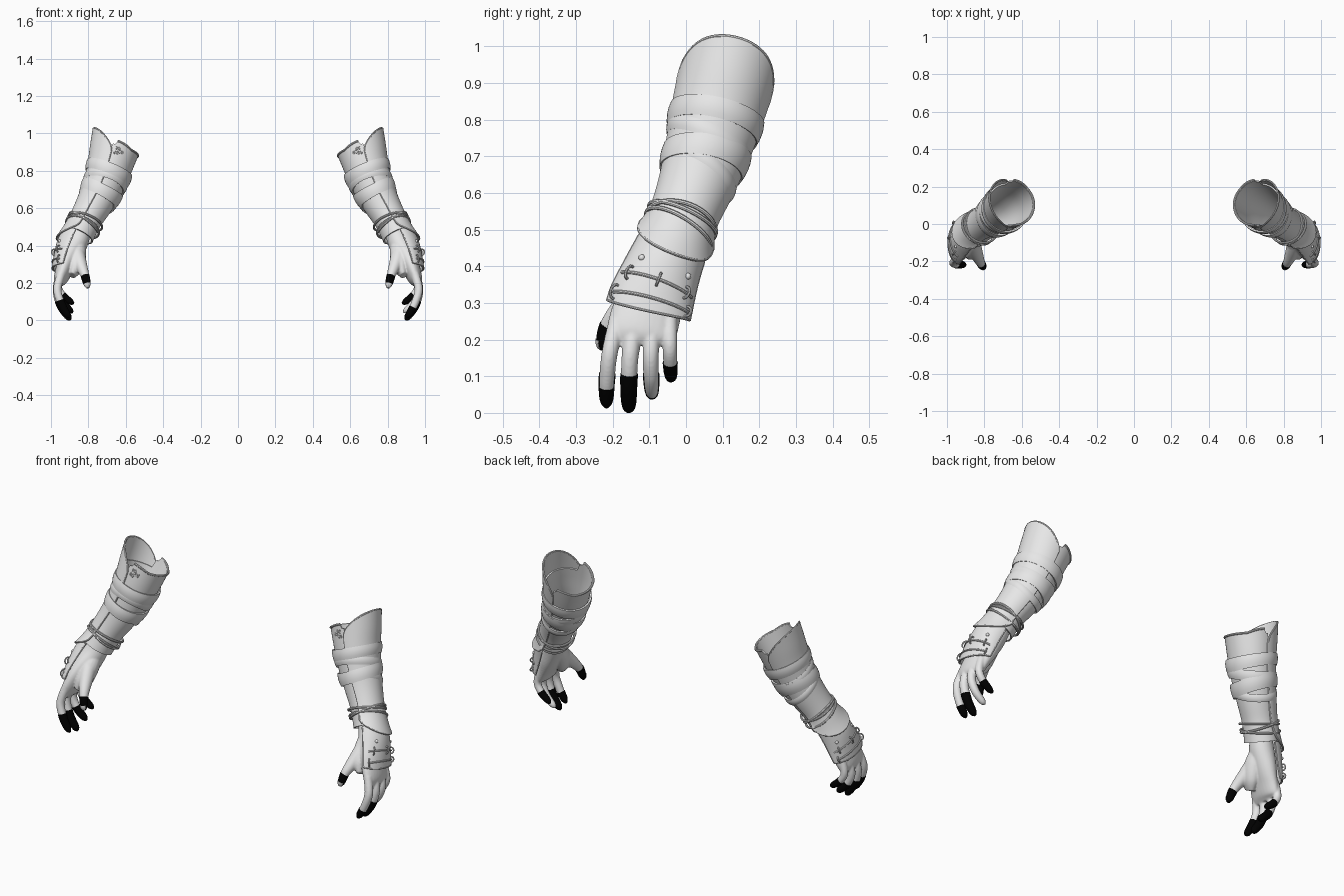
import bpy, bmesh, math
from mathutils import Vector

if "Cube" in bpy.data.objects:
    bpy.data.objects.remove(bpy.data.objects["Cube"])

def material(name, c):
    m = bpy.data.materials.new(name)
    m.diffuse_color = (c[0], c[1], c[2], 1)
    m.use_nodes = True
    m.node_tree.nodes["Principled BSDF"].inputs["Base Color"].default_value = m.diffuse_color
    return m

GREY = material("pale_grey", (0.8, 0.8, 0.8))
BLACK = material("black", (0.0, 0.0, 0.0))
single = set()   # parts that are not mirrored as a pair

# stations: x, y, z, radius outward, radius front-back; index 0 is t = -1
ARM = [(.633, .133, 1.0, .134, .126), (.658, .11, .91, .124, .121),
       (.683, .086, .82, .112, .115), (.713, .062, .73, .102, .106),
       (.76, .03, .63, .090, .093), (.81, -.005, .54, .079, .083),
       (.85, -.035, .46, .079, .085), (.885, -.068, .38, .079, .094),
       (.922, -.1, .29, .060, .106), (.948, -.118, .2, .045, .104)]

def sample(S, t):
    """Smooth interpolation through the stations."""
    t = min(max(t, 0), len(S) - 1)
    i = min(int(t), len(S) - 2)
    f = t - i
    P = [S[min(max(k, 0), len(S) - 1)] for k in (i - 1, i, i + 1, i + 2)]
    return [.5 * (2 * b + (c - a) * f + (2 * a - 5 * b + 4 * c - d) * f * f
            + (3 * b - a - 3 * c + d) * f ** 3) for a, b, c, d in zip(*P)]

def surf(S, t, a, off=0.0):
    """Point on a lofted limb: a = 0 outer, 90 back, 180 inner, 270 front."""
    s = sample(S, t)
    d = (Vector(sample(S, t + .4)[:3]) - Vector(sample(S, t - .4)[:3])).normalized()
    u = Vector((1, 0, 0))
    u = (u - d * u.dot(d)).normalized()
    v = u.cross(d)
    a = math.radians(a)
    return Vector(s[:3]) + u * math.cos(a) * (s[3] + off) + v * math.sin(a) * (s[4] + off)

def arm(t, a, off=0.0):
    return surf(ARM, t + 1, a, off)

def finish(name, bm, mat):
    me = bpy.data.meshes.new(name)
    bm.to_mesh(me)
    bm.free()
    me.materials.append(mat)
    ob = bpy.data.objects.new(name, me)
    bpy.context.collection.objects.link(ob)
    return ob

def sheet(name, span, a0, a1, na, nt, off, thick):
    """Curved plate on the arm; span(a) gives its upper and lower limits."""
    bm = bmesh.new()
    ring = a1 - a0 >= 360
    cols = []
    for j in range(na if ring else na + 1):
        a = a0 + (a1 - a0) * j / na
        t0, t1 = span(a)
        cols.append([bm.verts.new(arm(t0 + (t1 - t0) * k / nt, a, off(k / nt)))
                     for k in range(nt + 1)])
    for j in range(na):
        p, q = cols[j], cols[(j + 1) % len(cols)]
        for k in range(nt):
            bm.faces.new((p[k], p[k + 1], q[k + 1], q[k]))
    bmesh.ops.recalc_face_normals(bm, faces=bm.faces)
    ob = finish(name, bm, GREY)
    m = ob.modifiers.new("thickness", 'SOLIDIFY')
    m.thickness, m.offset = thick, 0
    return ob

def cord(name, pts, r, closed=False):
    cu = bpy.data.curves.new(name, 'CURVE')
    cu.dimensions = '3D'
    cu.bevel_depth, cu.bevel_resolution, cu.use_fill_caps = r, 2, True
    sp = cu.splines.new('POLY')
    sp.points.add(len(pts) - 1)
    for p, q in zip(sp.points, pts):
        p.co = (*q, 1)
    sp.use_cyclic_u = closed
    cu.materials.append(GREY)
    ob = bpy.data.objects.new(name, cu)
    bpy.context.collection.objects.link(ob)

def loft(bm, S, t0=0.0, seg=20, grow=0.0):
    """Closed solid through the stations."""
    n = int((len(S) - 1 - t0) * 6) + 1
    rows = [[bm.verts.new(surf(S, t0 + (len(S) - 1 - t0) * i / n, 360 * j / seg, grow))
             for j in range(seg)] for i in range(n + 1)]
    fs = [bm.faces.new(rows[0]), bm.faces.new(rows[-1][::-1])]
    for p, q in zip(rows, rows[1:]):
        for j in range(seg):
            fs.append(bm.faces.new((p[j], p[j - 1], q[j - 1], q[j])))
    bmesh.ops.recalc_face_normals(bm, faces=fs)

cosd = lambda a: math.cos(math.radians(a))

# forearm sleeve, cut low beneath the outer guard
def sleeve_span(a):
    side = abs((a + 180) % 360 - 180)
    return (.45 if side < 84 else -.02 - .2 * max(0, -cosd(2 * side)) * (side > 92), 5.1)
sheet("sleeve", sleeve_span, 0, 360, 72, 36, lambda s: 0, .008)
cord("sleeve_rim", [arm(sleeve_span(a)[0], a, .003) for a in range(94, 268, 4)], .006)

# long outer guard with an arched top and a flared rounded end
def guard_span(a):
    c = max(0, cosd(a * 90 / 85))
    return .35 - 1.15 * c ** .62, 4.75 + .95 * c ** .7
guard_off = lambda s: .008 + .014 * max(0, (s - .8) / .2) ** 2
sheet("outer_guard", guard_span, -85, 85, 40, 36, guard_off, .009)
A = list(range(-85, 86, 5))
cord("guard_border", [arm(guard_span(a)[0], a, .009) for a in A]
     + [arm(.35 + 4.4 * k / 24, 85, guard_off(k / 24)) for k in range(1, 24)]
     + [arm(guard_span(a)[1], a, .022) for a in A[::-1]]
     + [arm(.35 + 4.4 * k / 24, -85, guard_off(k / 24)) for k in range(23, 0, -1)], .005, True)

# cloth wraps: centre, tilt, tilt direction, width, lift
for i, (c, k, ph, w, off) in enumerate([(1.35, .12, 200, .62, .016), (1.95, .22, 70, .42, .013),
                                        (2.45, .15, 250, .56, .016), (2.75, .25, 90, .3, .012)]):
    sheet("wrap_%d" % (i + 1),
          lambda a: (c + k * cosd(a - ph) - w / 2, c + k * cosd(a - ph) + w / 2),
          0, 360, 56, 4, lambda s: off - .004 * (2 * s - 1) ** 2, .009)

# wrist cords
for i, (c, k, ph) in enumerate([(4.15, .14, 30), (4.3, .2, 190), (4.5, .2, 80)]):
    cord("wrist_cord_%d" % (i + 1),
         [arm(c + k * cosd(a - ph), a, .016) for a in range(0, 360, 6)], .006, True)

# plate on the back of the hand with border
def plate_span(a):
    return 5.15, 7.3 - .2 * (1 - max(0, cosd(a)))
plate_off = lambda s: .008
sheet("hand_plate", plate_span, -82, 82, 32, 16, plate_off, .009)
cord("plate_border", [arm(5.2 + 1.8 * k / 16, -82, .01) for k in range(16)]
     + [arm(plate_span(a)[1], a, .01) for a in range(-82, 83, 4)]
     + [arm(5.2 + 1.8 * k / 16, 82, .01) for k in range(15, -1, -1)], .004)

# lacing, lacing loops and rivets
for row, t in enumerate((6.5, 6.98)):
    cord("lacing_%d" % (row + 1), [arm(t, a, .014) for a in range(-62, 63, 4)], .0045)
    for n, a in enumerate((-45, 0, 45) if row == 0 else (-58, 58)):
        cord("lacing_loop_%d_%d" % (row, n),
             [arm(t + .16 * cosd(b), a, .014 + .014 * math.sin(math.radians(b)))
              for b in range(0, 360, 30)], .004, True)
for n, a in enumerate((-38, 42)):
    bm = bmesh.new()
    bmesh.ops.create_uvsphere(bm, u_segments=14, v_segments=8, radius=.009)
    bmesh.ops.translate(bm, verts=bm.verts, vec=arm(6.05, a, .011))
    finish("rivet_%d" % n, bm, GREY)

# knotwork ornament on the front of the sleeve
for n, (t0, a0) in enumerate(((.16, 260), (.32, 250), (.44, 262))):
    cord("knot_%d" % n, [arm(t0 + .09 * math.sin(math.radians(2 * b)), a0 + 5 * cosd(b), .004)
                         for b in range(0, 360, 20)], .0018, True)

# hand: palm, thumb mound and fingers fused together
PALM = [(.835, -.022, .49, .052, .056), (.86, -.045, .42, .06, .064), (.893, -.075, .35, .058, .083),
        (.925, -.105, .28, .048, .094), (.95, -.122, .215, .036, .094), (.957, -.125, .185, .016, .077)]
MOUND = [(.86, -.05, .42, .045, .045), (.862, -.1, .35, .05, .052),
         (.87, -.14, .285, .04, .05), (.885, -.165, .24, .018, .03)]

def digit(pts, r):
    radii = (r * 1.1, r * 1.05, r, r * .8, r * .2)
    return [(*p, q, q) for p, q in zip(pts, radii)]

DIGITS = {
    "index": digit([(.945, -.188, .25), (.966, -.208, .165), (.945, -.216, .09),
                    (.915, -.217, .035), (.9, -.217, .016)], .021),
    "middle": digit([(.95, -.14, .25), (.968, -.152, .16), (.947, -.156, .08),
                     (.908, -.156, .02), (.893, -.155, .004)], .022),
    "ring": digit([(.95, -.09, .25), (.968, -.096, .165), (.945, -.095, .1),
                   (.9, -.093, .055), (.882, -.092, .043)], .021),
    "little": digit([(.945, -.045, .26), (.962, -.044, .185), (.938, -.043, .135),
                     (.895, -.041, .1), (.877, -.04, .09)], .019),
    "thumb": [(.868, -.085, .38, .045, .045), (.846, -.15, .31, .037, .037),
              (.82, -.208, .245, .024, .024), (.807, -.226, .195, .018, .018),
              (.802, -.229, .172, .006, .006)]}

bm = bmesh.new()
loft(bm, PALM, seg=28)
loft(bm, MOUND)
for S in DIGITS.values():
    loft(bm, S)
hand = finish("hand", bm, GREY)
m = hand.modifiers.new("fuse", 'REMESH')
m.mode, m.voxel_size, m.use_smooth_shade = 'VOXEL', .0045, True
m = hand.modifiers.new("soften", 'SMOOTH')
m.factor, m.iterations = .5, 5

# black fingertips: finger, start along it, side (0 = both hands)
for key, start, side in (("thumb", 2.15, 0), ("middle", 1.65, 0), ("little", 1.95, 0),
                         ("index", 2.3, 1), ("index", 1.75, -1), ("ring", 1.9, -1)):
    bm = bmesh.new()
    loft(bm, DIGITS[key], start, 16, .0015)
    if side < 0:
        bmesh.ops.scale(bm, vec=(-1, 1, 1), verts=bm.verts)
        bmesh.ops.reverse_faces(bm, faces=bm.faces)
    ob = finish(key + "_black_tip", bm, BLACK)
    if side:
        single.add(ob.name)

# pale nail on the front of each thumb
nail = [arm_pt for arm_pt in (surf(DIGITS["thumb"], 2.9 + .75 * k / 6, 270, .0015) for k in range(7))]
bm = bmesh.new()
rows = [[bm.verts.new(surf(DIGITS["thumb"], 2.95 + .8 * k / 6, a, .003)) for a in range(215, 326, 10)]
        for k in range(7)]
for p, q in zip(rows, rows[1:]):
    for j in range(len(p) - 1):
        bm.faces.new((p[j], q[j], q[j + 1], p[j + 1]))
m = finish("thumb_nail", bm, GREY).modifiers.new("thickness", 'SOLIDIFY')
m.thickness, m.offset = .002, 0

# turn everything into meshes, mirror the arm, shade smooth
bpy.ops.object.select_all(action='SELECT')
bpy.context.view_layer.objects.active = hand
bpy.ops.object.convert(target='MESH')
for ob in list(bpy.context.scene.objects):
    if ob.name not in single:
        m = ob.modifiers.new("pair", 'MIRROR')
        m.use_mirror_merge = False
bpy.ops.object.select_all(action='SELECT')
bpy.context.view_layer.objects.active = bpy.data.objects["hand"]
bpy.ops.object.convert(target='MESH')
bpy.ops.object.shade_smooth_by_angle(angle=math.radians(40))
